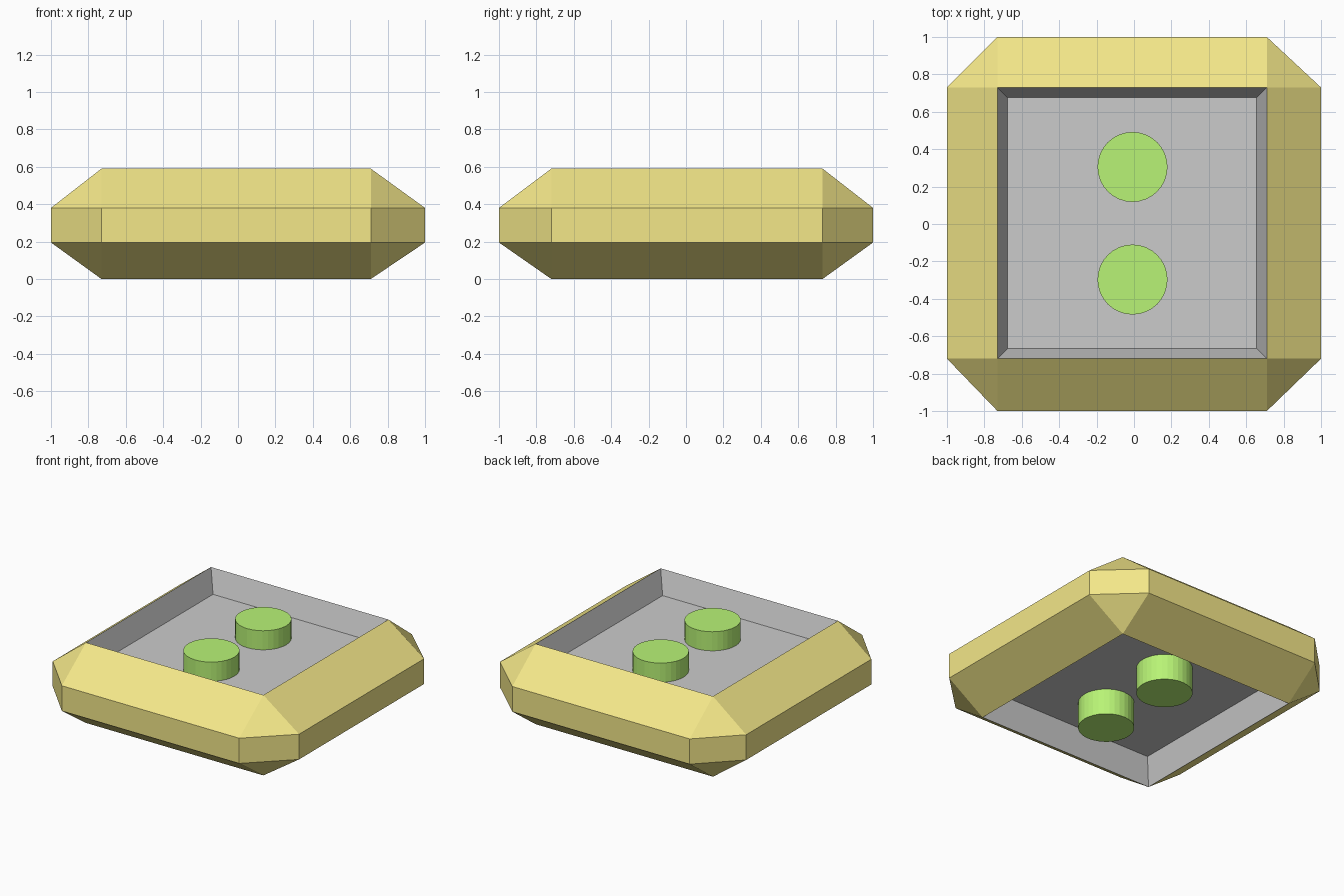
import bpy, bmesh

if "Cube" in bpy.data.objects:
    bpy.data.objects.remove(bpy.data.objects["Cube"])

X0, X1, Y0, Y1 = -0.73, 0.71, -0.72, 0.73   # opening edges
HEIGHT = 0.59
BELT = (0.195, 0.38)                        # vertical outer band
INSET = 0.054                               # slope of the recess walls
FLOORS = (0.19, 0.425)                      # underside and top of the centre panel


def material(name, rgb):
    mat = bpy.data.materials.new(name)
    mat.diffuse_color = (*rgb, 1)
    mat.use_nodes = True
    mat.node_tree.nodes["Principled BSDF"].inputs["Base Color"].default_value = mat.diffuse_color
    return mat


def finish(name, bm, mat=None):
    bmesh.ops.recalc_face_normals(bm, faces=bm.faces)
    mesh = bpy.data.meshes.new(name)
    bm.to_mesh(mesh)
    bm.free()
    if mat:
        mesh.materials.append(mat)
    obj = bpy.data.objects.new(name, mesh)
    bpy.context.collection.objects.link(obj)
    return obj


def opening(z, inset=0):
    a, b, c, d = X0 + inset, X1 - inset, Y0 + inset, Y1 - inset
    return [(a, c, z), (b, c, z), (b, d, z), (a, d, z)]


yellow = material("yellow", (0.90, 0.80, 0.25))
green = material("green", (0.48, 0.90, 0.18))

# Bevelled frame: hull of the openings and the eight-sided belt, left open top and bottom
bm = bmesh.new()
points = opening(0) + opening(HEIGHT)
for z in BELT:
    points += [(x, y, z) for x in (X0, X1) for y in (-1, 1)]
    points += [(x, y, z) for x in (-1, 1) for y in (Y0, Y1)]
for p in points:
    bm.verts.new(p)
bmesh.ops.convex_hull(bm, input=bm.verts[:])
bmesh.ops.dissolve_limit(bm, angle_limit=0.01, verts=bm.verts[:], edges=bm.edges[:])
bm.normal_update()
caps = [f for f in bm.faces if abs(f.normal.z) > 0.99]
bmesh.ops.delete(bm, geom=caps, context='FACES')
finish("frame", bm, yellow)

# Recessed centre panel with sloping walls on both sides
bm = bmesh.new()
rings = [[bm.verts.new(p) for p in ring] for ring in (
    opening(FLOORS[0], INSET), opening(0), opening(HEIGHT), opening(FLOORS[1], INSET))]
for lower, upper in ((rings[0], rings[1]), (rings[1], rings[2]), (rings[2], rings[3])):
    if lower is rings[1]:
        continue                            # outside is covered by the frame
    for i in range(4):
        j = (i + 1) % 4
        bm.faces.new((lower[i], lower[j], upper[j], upper[i]))
bm.faces.new(rings[0][::-1])
bm.faces.new(rings[3])
panel = finish("recessed_panel", bm)
# Each dish faces outward: top floor up, bottom floor down
bm = bmesh.new()
bm.from_mesh(panel.data)
for f in bm.faces:
    if (f.normal.z > 0) != (f.calc_center_median().z > HEIGHT / 2):
        f.normal_flip()
bm.to_mesh(panel.data)
bm.free()

# Round studs running through the panel
for name, y in (("front_stud", -0.297), ("back_stud", 0.305)):
    bm = bmesh.new()
    bmesh.ops.create_cone(bm, cap_ends=True, segments=32, radius1=0.187,
                          radius2=0.187, depth=0.565)
    bmesh.ops.translate(bm, verts=bm.verts, vec=(-0.008, y, 0.2825))
    finish(name, bm, green)
